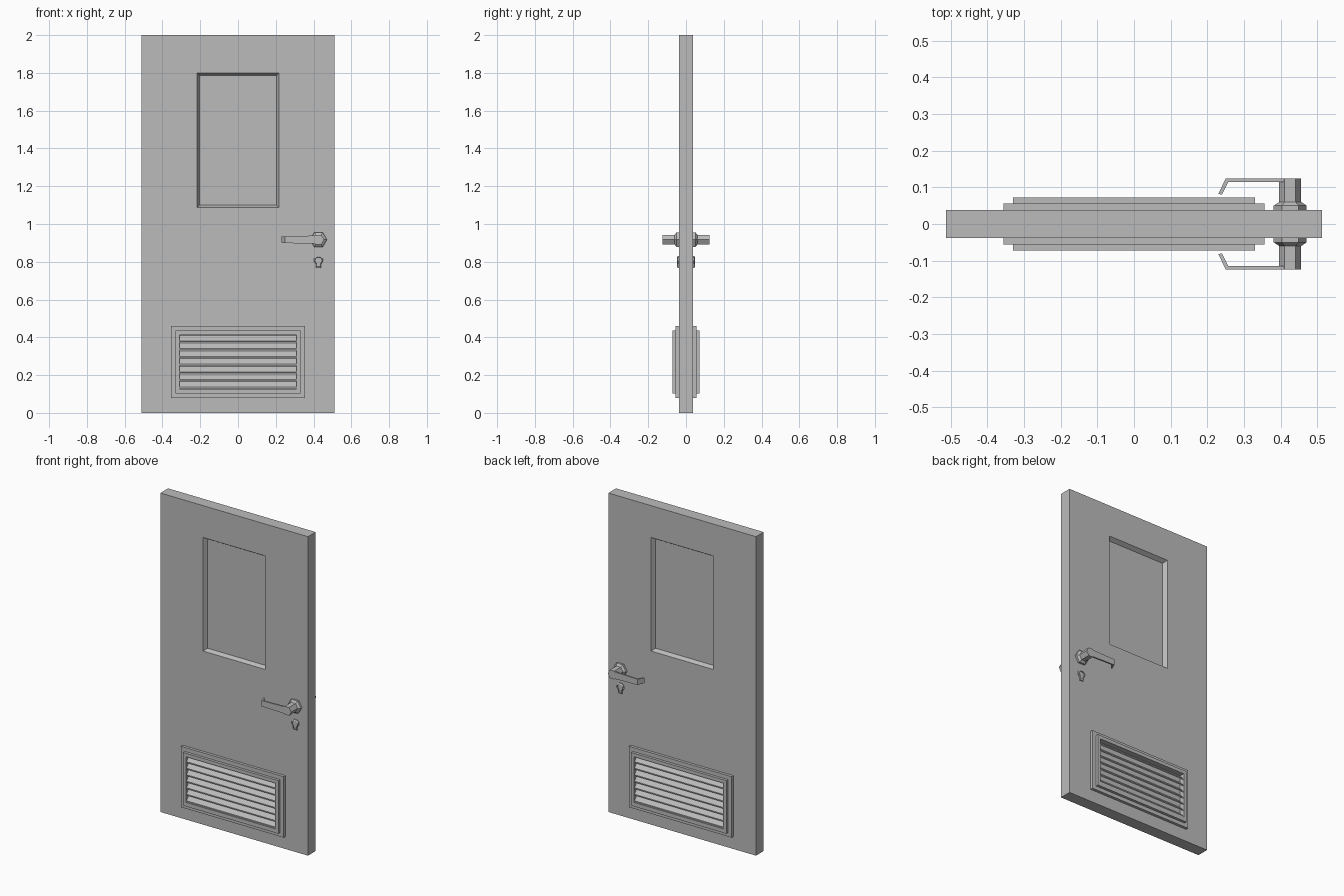
import bpy, bmesh
from math import cos, sin, pi

old = bpy.data.objects.get("Cube")
if old:
    bpy.data.objects.remove(old, do_unlink=True)

grey = bpy.data.materials.new("door grey")
grey.use_nodes = True
COLOUR = (0.5, 0.5, 0.5, 1)
grey.diffuse_color = COLOUR
grey.node_tree.nodes["Principled BSDF"].inputs["Base Color"].default_value = COLOUR


def rect(half_width, bottom, top, y):
    """Upright rectangle centred on x = 0."""
    return [(-half_width, y, bottom), (half_width, y, bottom),
            (half_width, y, top), (-half_width, y, top)]


def hexagon(x, z, radius, y):
    """Upright hexagon with points to the left and right."""
    return [(x + radius * cos(i * pi / 3), y, z + radius * sin(i * pi / 3))
            for i in range(6)]


def loft(name, loops, mirror=True):
    """Skin a row of matching loops, cap both ends, copy to the back."""
    bm = bmesh.new()
    rows = [[bm.verts.new(p) for p in loop] for loop in loops]
    n = len(rows[0])
    for a, b in zip(rows, rows[1:]):
        for i in range(n):
            j = (i + 1) % n
            bm.faces.new((a[i], a[j], b[j], b[i]))
    bm.faces.new(rows[0])
    bm.faces.new(rows[-1])
    bmesh.ops.recalc_face_normals(bm, faces=bm.faces)
    mesh = bpy.data.meshes.new(name)
    bm.to_mesh(mesh)
    bm.free()
    mesh.materials.append(grey)
    obj = bpy.data.objects.new(name, mesh)
    bpy.context.collection.objects.link(obj)
    if mirror:
        mod = obj.modifiers.new("both sides", "MIRROR")
        mod.use_axis = (False, True, False)
        mod.use_mirror_merge = False
    return obj


FACE = 0.038  # half the door thickness

# Door leaf with a sloped window recess on each side
front = [rect(0.203, 1.10, 1.785, -0.013),
         rect(0.216, 1.088, 1.8, -FACE),
         rect(0.512, 0, 2, -FACE)]
back = [[(x, -y, z) for x, y, z in loop] for loop in reversed(front)]
loft("door_leaf", front + back, mirror=False)

# Stepped vent frame
loft("vent_frame", [
    rect(0.356, 0.078, 0.46, -0.03), rect(0.356, 0.078, 0.46, -0.0555),
    rect(0.33, 0.102, 0.435, -0.0555), rect(0.33, 0.102, 0.435, -0.0725),
    rect(0.31, 0.127, 0.413, -0.0725), rect(0.31, 0.127, 0.413, -0.039)])

# Sloping vent slats, outer edge low
SLATS = 7
pitch = (0.413 - 0.127) / SLATS
for k in range(SLATS):
    z = 0.129 + k * pitch
    section = [(-0.068, z), (-0.068, z + 0.007), (-0.04, z + 0.036), (-0.04, z + 0.028)]
    loft(f"vent_slat_{k + 1}", [[(x, y, h) for y, h in section] for x in (-0.311, 0.311)])

# Handle rose and stem
HX, HZ = 0.426, 0.917
loft("handle_rose", [hexagon(HX, HZ, r, -y) for r, y in
                     ((0.045, 0.03), (0.045, 0.05), (0.03, 0.06), (0.03, 0.058))])
loft("handle_stem", [hexagon(HX, HZ, 0.03, -y) for y in (0.05, 0.124)])

# Lever: flat bar narrowing away from the stem, tip bent to the door
stations = [(0.425, 0.114, 0.425, 0.124, 0.022), (0.257, 0.114, 0.25, 0.124, 0.018),
            (0.24, 0.08, 0.23, 0.082, 0.016)]
loft("handle_lever", [[(xi, -yi, HZ - h), (xo, -yo, HZ - h), (xo, -yo, HZ + h), (xi, -yi, HZ + h)]
                      for xi, yi, xo, yo, h in stations])

# Lock cylinder: rounded head with a narrower foot, raised rim
outline = [(-0.012, -0.033), (0.012, -0.033), (0.014, -0.012), (0.025, 0.004), (0.022, 0.022),
           (0.011, 0.031), (-0.011, 0.031), (-0.022, 0.022), (-0.025, 0.004), (-0.014, -0.012)]
loft("lock_cylinder", [[(HX + s * x, -y, 0.8 + s * z) for x, z in outline] for s, y in
                       ((1, 0.03), (1, 0.043), (0.8, 0.047), (0.75, 0.042))])
